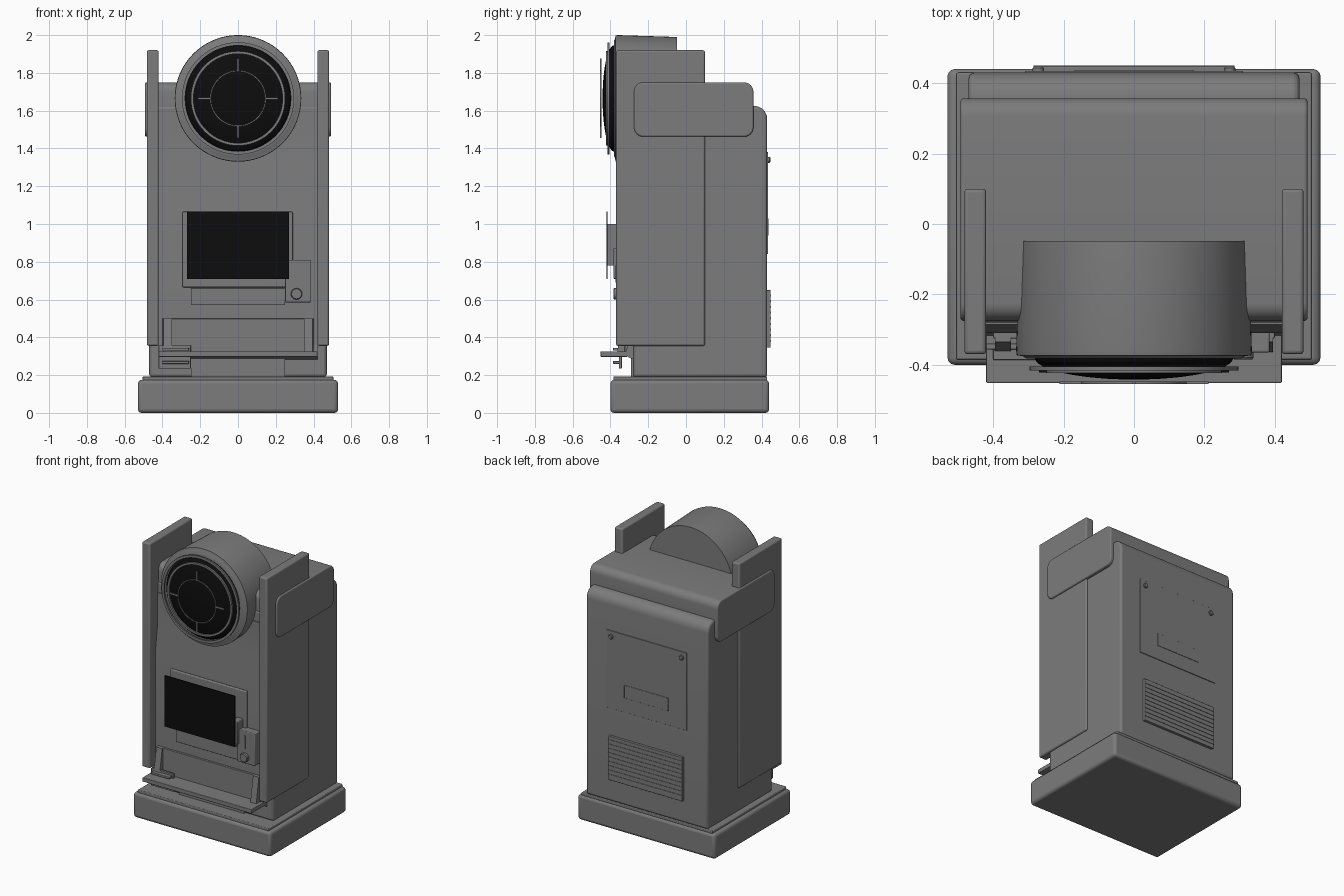
import bpy, bmesh, math

if "Cube" in bpy.data.objects:
    bpy.data.objects.remove(bpy.data.objects["Cube"])

def material(name, v):
    m = bpy.data.materials.new(name)
    m.diffuse_color = (v, v, v, 1)
    m.use_nodes = True
    m.node_tree.nodes["Principled BSDF"].inputs["Base Color"].default_value = m.diffuse_color
    return m

GREY = material("cabinet grey", 0.2)
BLACK = material("glossy black", 0.004)

def finish(name, bm, mat, bevel=0, segs=3):
    bmesh.ops.remove_doubles(bm, verts=bm.verts, dist=1e-5)
    bmesh.ops.recalc_face_normals(bm, faces=bm.faces)
    me = bpy.data.meshes.new(name)
    bm.to_mesh(me)
    bm.free()
    ob = bpy.data.objects.new(name, me)
    bpy.context.collection.objects.link(ob)
    me.materials.append(mat)
    if bevel:
        b = ob.modifiers.new("bevel", 'BEVEL')
        b.width, b.segments, b.limit_method = bevel, segs, 'ANGLE'
    bpy.ops.object.select_all(action='DESELECT')
    ob.select_set(True)
    bpy.context.view_layer.objects.active = ob
    bpy.ops.object.shade_smooth_by_angle(angle=math.radians(35))
    return ob

def box(name, x, y, z, bevel=0, mat=GREY, segs=3):
    """Box from (min, max) pairs."""
    bm = bmesh.new()
    bmesh.ops.create_cube(bm, size=1)
    for v in bm.verts:
        v.co = [(a + b) / 2 + c * (b - a) for (a, b), c in zip((x, y, z), v.co)]
    return finish(name, bm, mat, bevel, segs)

def extrude_x(name, pts, x0, x1, bevel=0, mat=GREY):
    """Side profile of (y, z) points extruded along x."""
    bm = bmesh.new()
    f = bm.faces.new([bm.verts.new((x0, y, z)) for y, z in pts])
    r = bmesh.ops.extrude_face_region(bm, geom=[f])
    for v in r['geom']:
        if isinstance(v, bmesh.types.BMVert):
            v.co.x = x1
    return finish(name, bm, mat, bevel)

def rounded(y0, y1, z0, z1, r, n=6):
    """Rounded rectangle profile."""
    out = []
    for k, (cy, cz) in enumerate([(y1 - r, z1 - r), (y0 + r, z1 - r), (y0 + r, z0 + r), (y1 - r, z0 + r)]):
        for i in range(n + 1):
            a = math.pi / 2 * (k + i / n)
            out.append((cy + r * math.cos(a), cz + r * math.sin(a)))
    return out

def lathe(name, prof, cx, cz, mat=GREY, segs=64, closed=False):
    """Turn (radius, y) points about a y-parallel axis."""
    bm = bmesh.new()
    rings = []
    for r, y in prof:
        if r == 0:
            rings.append([bm.verts.new((cx, y, cz))] * segs)
        else:
            rings.append([bm.verts.new((cx + r * math.cos(2 * math.pi * i / segs), y,
                                        cz + r * math.sin(2 * math.pi * i / segs))) for i in range(segs)])
    pairs = list(zip(rings, rings[1:])) + ([(rings[-1], rings[0])] if closed else [])
    for a, b in pairs:
        for i in range(segs):
            j = (i + 1) % segs
            bm.faces.new(list(dict.fromkeys([a[i], a[j], b[j], b[i]])))
    return finish(name, bm, mat)

def ring(name, r0, r1, y0, y1, cz=1.665):
    return lathe(name, [(r0, y0), (r1, y0), (r1, y1), (r0, y1)], 0, cz, closed=True)

# Plinth
box("base", (-.53, .53), (-.4, .44), (0, .175), .02)
box("base_step", (-.505, .505), (-.385, .43), (.17, .192), .005)

# Cabinet body with rounded back top edge, and the head block
body = [(-.28, .19), (.43, .19)] + [(.36 + .07 * math.cos(a), 1.555 + .07 * math.sin(a))
        for a in [math.pi / 12 * i for i in range(7)]] + [(-.28, 1.625)]
extrude_x("cabinet_body", body, -.47, .47, .015)
extrude_x("head_block", rounded(-.275, .357, 1.462, 1.75, .05), -.493, .493, .008)

# Side wings
for s, n in ((-1, "left"), (1, "right")):
    box(n + "_side_wing", tuple(sorted((s * .42, s * .482))), (-.37, .1), (.355, 1.92), .01)

# Front fascia with sloped strip
extrude_x("front_fascia", [(-.25, .36), (-.31, .36), (-.31, 1.135), (-.285, 1.33),
                           (-.285, 1.55), (-.25, 1.55)], -.422, .422)

# Screen
box("screen_frame", (-.295, .29), (-.325, -.3), (.665, 1.065), .006)
box("screen_mount", (-.2, .2), (-.415, -.32), (.78, 1.0))
box("screen", (-.27, .27), (-.422, -.415), (.71, 1.065), 0, BLACK)
box("lower_plate", (-.25, .25), (-.322, -.3), (.57, .66), .003)

# Card reader
box("card_reader", (.25, .385), (-.365, -.3), (.585, .81), .005)
box("reader_slot", (.306, .314), (-.372, -.36), (.69, .78))
box("reader_guide", (.22, .265), (-.385, -.31), (.71, .87), .005)
lathe("reader_button", [(0, -.385), (.026, -.385), (.03, -.38), (.03, -.35)], .31, .63, segs=32)

# Tray: back plate, cheeks, shelf and curved support
box("tray_back", (-.4, .4), (-.325, -.28), (.32, .5), .004)
for s, n in ((-1, "left"), (1, "right")):
    extrude_x(n + "_tray_cheek", [(-.31, .5), (-.335, .5), (-.365, .32), (-.31, .32)],
              s * .35, s * .395)
box("tray_shelf", (-.42, .42), (-.452, -.31), (.297, .326), .004)
extrude_x("shelf_support", [(-.27, .36), (-.31, .36), (-.32, .31), (-.305, .295), (-.285, .285),
                            (-.27, .28)], -.42, .42)
box("kick_plate", (-.25, .25), (-.29, -.27), (.19, .29))
box("slot_bracket", (-.42, -.25), (-.356, -.34), (.235, .358), .002)
for i, z in enumerate((.26, .33)):
    box("ticket_slot_%d" % (i + 1), (-.4, -.26), (-.386, -.345), (z, z + .014), .002)

# Round lamp drum
lathe("lamp_drum", [(0, -.048), (.325, -.048), (.335, -.36), (.333, -.373), (.315, -.376),
                    (.305, -.382), (.27, -.382), (0, -.382)], 0, 1.665, segs=96)
# Domed lens
dome = [(.282 * math.sin(t), -.38 - .062 * math.cos(t)) for t in [math.pi / 2 * i / 12 for i in range(13)]]
dome[0] = (0, -.442)
lathe("lens", dome, 0, 1.665, BLACK)
# Lens rings and cross ticks
ring("outer_ring", .28, .297, -.416, -.405)
ring("middle_ring", .236, .25, -.424, -.412)
ring("inner_ring", .142, .149, -.455, -.448)
for i in range(4):
    a = i * math.pi / 2
    cx, cz = .177 * math.cos(a), 1.665 + .177 * math.sin(a)
    hx, hz = (.034, .006) if i % 2 == 0 else (.006, .034)
    box("lens_tick_%d" % (i + 1), (cx - hx, cx + hx), (-.455, -.448), (cz - hz, cz + hz))

# Back service hatch with bolts and handle slot, lower vent
box("back_hatch", (-.31, .31), (.42, .435), (.84, 1.38), .002)
box("hatch_handle", (-.17, .17), (.43, .438), (.94, 1.03), .002)
for s, n in ((-1, "left"), (1, "right")):
    lathe(n + "_hatch_bolt", [(.016, .425), (.016, .443), (.012, .447), (0, .447)], s * .272, 1.34, segs=24)
box("back_vent", (-.285, .285), (.42, .448), (.345, .65), .003)
for i in range(9):
    z = .375 + i * .03
    box("vent_slat_%d" % (i + 1), (-.285, .285), (.445, .451), (z, z + .012))
